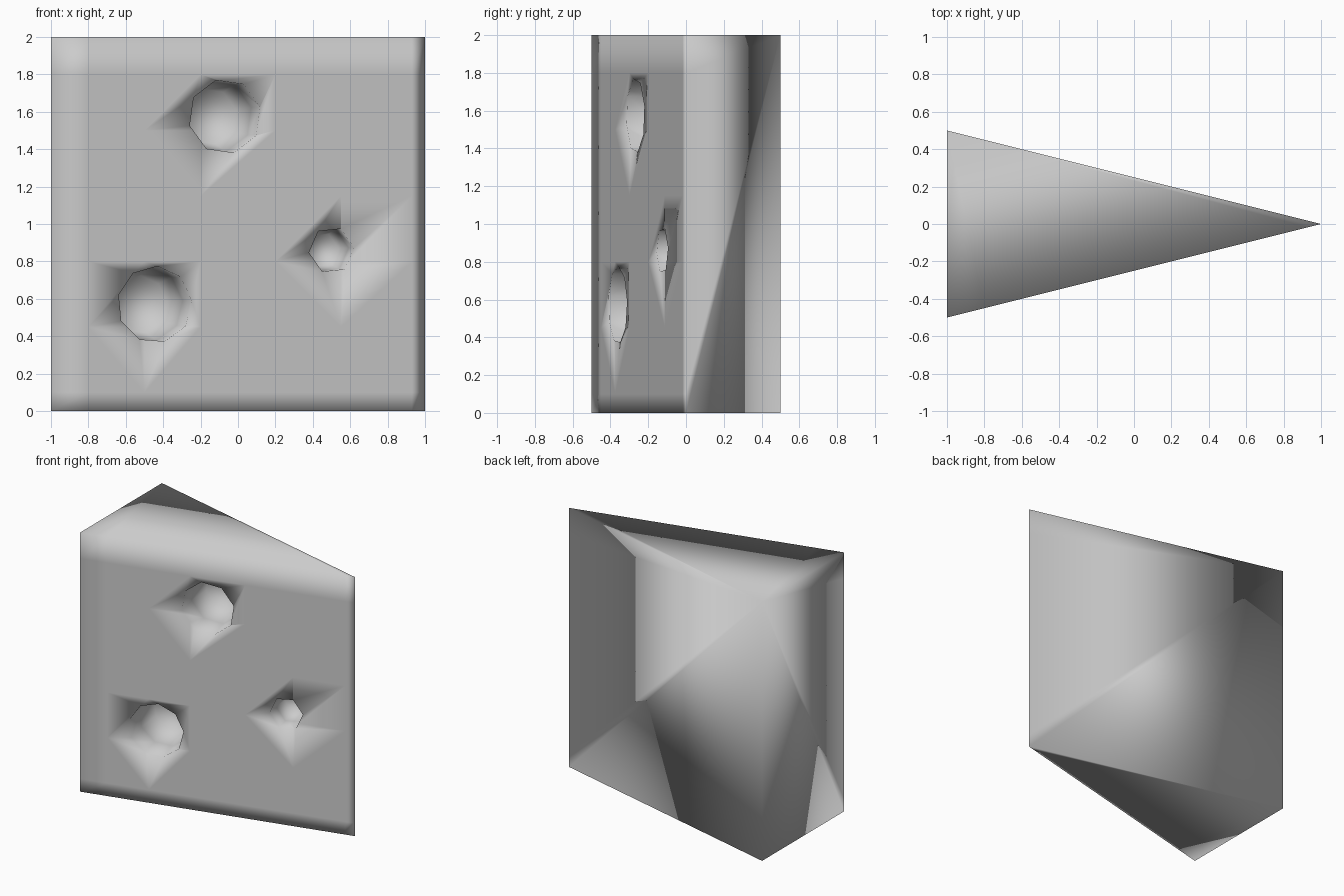
import bpy, bmesh, math
from mathutils import Vector

if "Cube" in bpy.data.objects:
    bpy.data.objects.remove(bpy.data.objects["Cube"])

FRONT_N = Vector((1, -4, 0)).normalized()   # outward normal of the slanted front
FRONT_U = Vector((4, 1, 0)).normalized()    # horizontal direction along it


def make_object(name, bm):
    bmesh.ops.recalc_face_normals(bm, faces=bm.faces[:])
    for f in bm.faces:
        f.smooth = True
    me = bpy.data.meshes.new(name)
    bm.to_mesh(me)
    bm.free()
    ob = bpy.data.objects.new(name, me)
    bpy.context.collection.objects.link(ob)
    return ob


def crater_cutter(name, x, z, r, sides, turn):
    """Faceted, slightly tapering plug set square to the front face."""
    rim = Vector((x, -(1 - x) / 4, z))
    bm = bmesh.new()
    rings = []
    for depth, k in ((-0.05, 1.0), (0.0, 1.0), (0.9 * r, 0.98), (1.75 * r, 0.76)):
        ring = []
        for i in range(sides):
            a = turn + math.tau * i / sides
            p = rim - FRONT_N * depth + FRONT_U * (r * k * math.cos(a))
            ring.append(bm.verts.new(p + Vector((0, 0, r * k * math.sin(a)))))
        rings.append(ring)
    for a, b in zip(rings, rings[1:]):
        for i in range(sides):
            j = (i + 1) % sides
            bm.faces.new((a[i], a[j], b[j], b[i]))
    bm.faces.new(rings[0])
    bm.faces.new(rings[-1])
    ob = make_object(name, bm)
    ob.hide_render = True
    ob.hide_viewport = True
    return ob


# Wedge body: triangular prism, back split along its diagonal
bm = bmesh.new()
plan = ((-1, -0.5), (1, 0), (-1, 0.5))
lo = [bm.verts.new((x, y, 0)) for x, y in plan]
hi = [bm.verts.new((x, y, 2)) for x, y in plan]
bm.faces.new(lo[::-1])
bm.faces.new(hi)
bm.faces.new((lo[0], lo[1], hi[1], hi[0]))
bm.faces.new((lo[2], lo[0], hi[0], hi[2]))
bm.faces.new((lo[1], lo[2], hi[2]))
bm.faces.new((lo[1], hi[2], hi[1]))
bm.normal_update()

# Extra cuts on the front keep its smooth shading flat in the middle
cuts = [((x, 0, 0), (1, 0, 0)) for x in (-0.8, -0.5, -0.2, 0.2, 0.55, 0.93)]
cuts += [((0, 0, z), (0, 0, 1)) for z in (0.1, 0.45, 0.8, 1.15, 1.5, 1.8)]
for co, no in cuts:
    front = [f for f in bm.faces if f.normal.dot(FRONT_N) > 0.99]
    geom = front + list({e for f in front for e in f.edges})
    geom += list({v for f in front for v in f.verts})
    bmesh.ops.bisect_plane(bm, geom=geom, plane_co=co, plane_no=no)
    bm.normal_update()
body = make_object("wedge_body", bm)

# Craters in the front face
for i, (x, z, r, sides, turn) in enumerate((
        (-0.07, 1.575, 0.20, 8, 0.25),
        (-0.445, 0.57, 0.205, 9, 0.1),
        (0.50, 0.86, 0.125, 6, 0.1))):
    cutter = crater_cutter(f"crater_cutter_{i + 1}", x, z, r, sides, turn)
    mod = body.modifiers.new(f"crater_{i + 1}", 'BOOLEAN')
    mod.operation = 'DIFFERENCE'
    mod.solver = 'EXACT'
    mod.object = cutter
